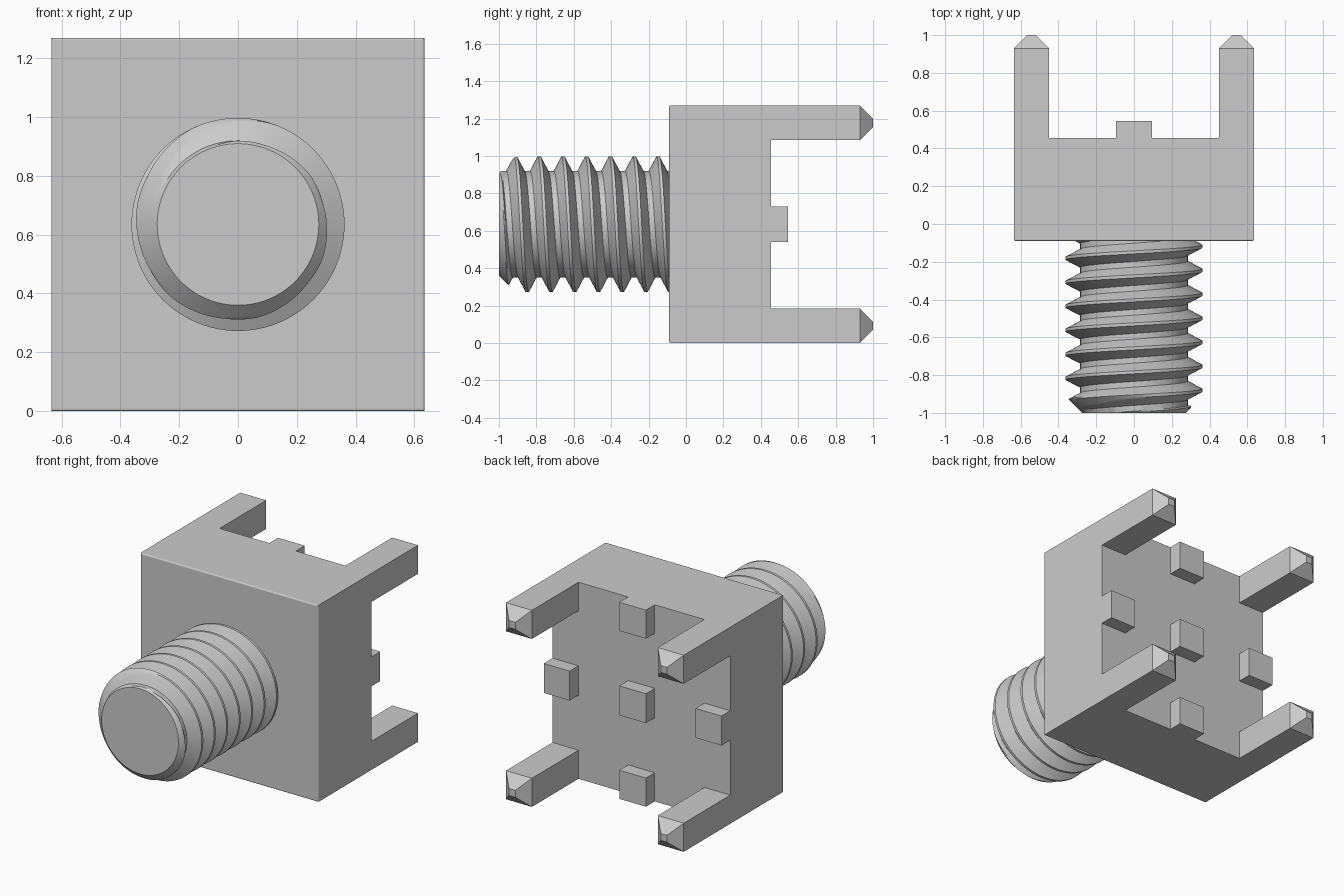
import bpy, bmesh, math
from mathutils import Vector

if "Cube" in bpy.data.objects:
    bpy.data.objects.remove(bpy.data.objects["Cube"])

HALF, FRONT, PLATE = 0.635, -0.09, 0.455
LEG, PEG = 0.185, 0.095          # leg width, peg half width
CZ = HALF                        # height of the screw axis


def finish(bm, name):
    bmesh.ops.recalc_face_normals(bm, faces=bm.faces)
    mesh = bpy.data.meshes.new(name)
    bm.to_mesh(mesh)
    bm.free()
    obj = bpy.data.objects.new(name, mesh)
    bpy.context.collection.objects.link(obj)
    return obj


def raise_face(bm, face, y, scale=1.0):
    """Extrude one face to the given y, optionally tapering it."""
    new = bmesh.ops.extrude_discrete_faces(bm, faces=[face])["faces"][0]
    c = new.calc_center_median()
    for v in new.verts:
        v.co = c + (v.co - c) * scale
        v.co.y = y
    return new


# Block: a box cut into a 5 x 5 grid, legs and pegs grown from its cells
bm = bmesh.new()
bmesh.ops.create_cube(bm, size=1)
for v in bm.verts:
    v.co = Vector((v.co.x * 2 * HALF,
                   PLATE if v.co.y > 0 else FRONT,
                   CZ + v.co.z * 2 * HALF))
for cut in (-HALF + LEG, -PEG, PEG, HALF - LEG):
    for co, no in (((cut, 0, 0), (1, 0, 0)), ((0, 0, CZ + cut), (0, 0, 1))):
        bmesh.ops.bisect_plane(bm, geom=bm.verts[:] + bm.edges[:] + bm.faces[:],
                               plane_co=co, plane_no=no)

# Softened rim of the front face
rim = [e for e in bm.edges
       if all(abs(v.co.y - FRONT) < 1e-4 for v in e.verts)
       and any(abs(f.calc_center_median().y - FRONT) > 0.01 for f in e.link_faces)]
bmesh.ops.bevel(bm, geom=rim, offset=0.008, segments=3, profile=0.5, affect='EDGES')

# Four corner legs with tapered tips, five small pegs
cells = [f for f in bm.faces if all(abs(v.co.y - PLATE) < 1e-4 for v in f.verts)]
for f in cells:
    c = f.calc_center_median()
    ax, az = abs(c.x), abs(c.z - CZ)
    edge = HALF - LEG
    if ax > edge and az > edge:
        leg_end = raise_face(bm, f, 0.93)
        raise_face(bm, leg_end, 1.0, 0.045 / LEG)
    elif (ax < PEG or ax > edge) and (az < PEG or az > edge):
        raise_face(bm, f, 0.545)
finish(bm, "mounting_block")

# Threaded stud: helical rows of a thread profile, clipped at both ends
PITCH, MAJOR, MINOR = 0.127, 0.3625, 0.285
CREST, ROOT = 0.016, 0.030
FLANK = (PITCH - CREST - ROOT) / 2
CREST_Y, Y0, Y1, COLS, STEPS = -0.15, -1.0, -0.05, 96, 6


def radius(y, phase):
    d = abs((y - phase + PITCH / 2) % PITCH - PITCH / 2)
    t = min(max((d - CREST / 2) / FLANK, 0), 1)
    return min(MAJOR + (MINOR - MAJOR) * t, 0.275 + (y - Y0))


half = [CREST / 2 + FLANK * i / STEPS for i in range(STEPS + 1)]
offsets = [-d for d in reversed(half)] + half
bm = bmesh.new()
columns = []
for i in range(COLS + 1):
    a = 2 * math.pi * i / COLS
    phase = CREST_Y - PITCH * (i / COLS - 0.25)
    col = []
    for k in range(-9, 4):
        for o in offsets:
            y = min(max(phase + k * PITCH + o, Y0), Y1)
            r = radius(y, phase)
            col.append(bm.verts.new((r * math.cos(a), y, CZ + r * math.sin(a))))
    columns.append(col)
for p, q in zip(columns, columns[1:]):
    for j in range(len(p) - 1):
        bm.faces.new((p[j], q[j], q[j + 1], p[j + 1]))
bmesh.ops.remove_doubles(bm, verts=bm.verts, dist=1e-5)
bmesh.ops.holes_fill(bm, edges=[e for e in bm.edges if e.is_boundary], sides=0)
stud = finish(bm, "threaded_stud")
bpy.context.view_layer.objects.active = stud
stud.select_set(True)
bpy.ops.object.shade_smooth_by_angle(angle=math.radians(30))
